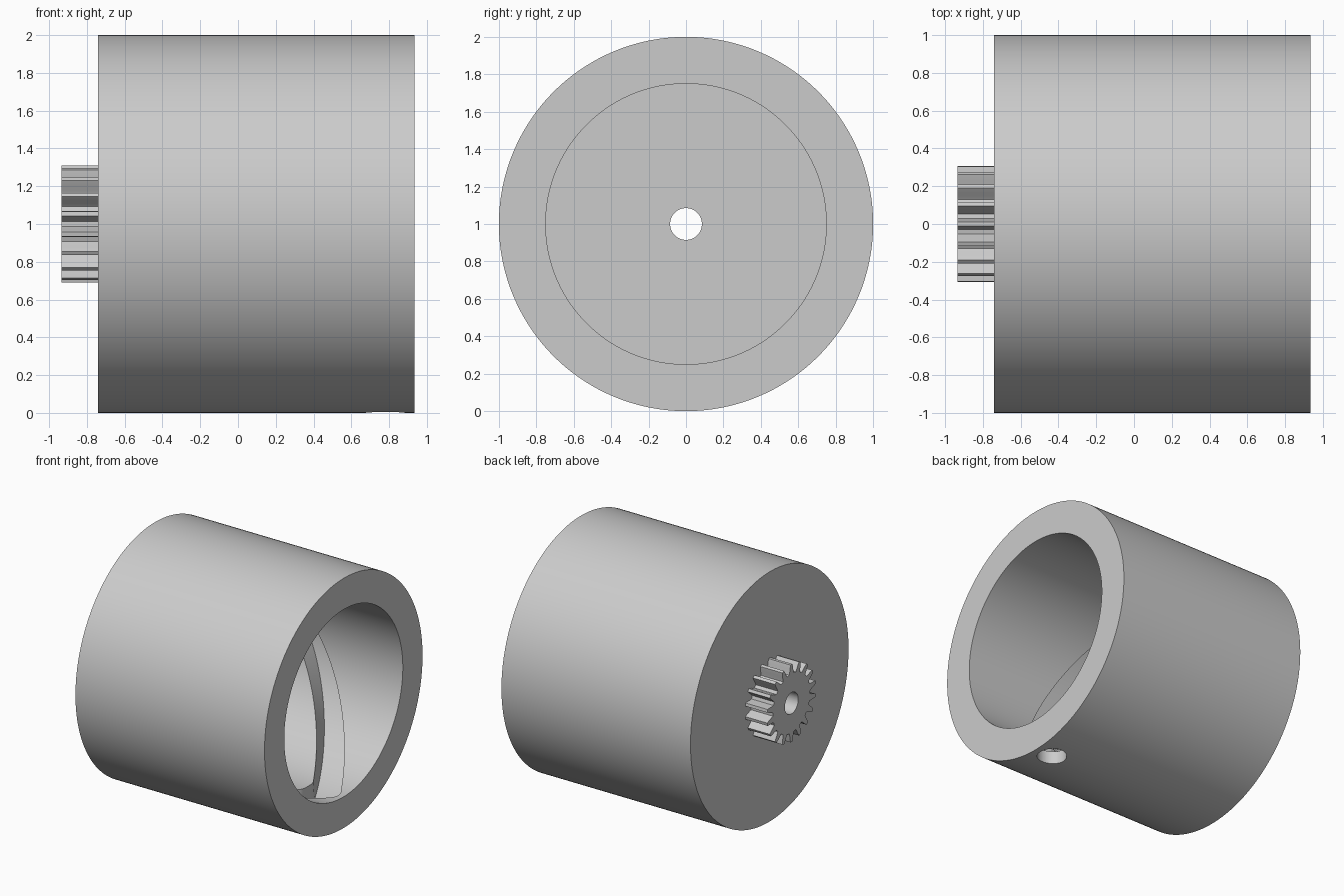
import bpy, bmesh, math

cube = bpy.data.objects.get("Cube")
if cube:
    bpy.data.objects.remove(cube)

grey = bpy.data.materials.new("plain_grey")
grey.use_nodes = True
grey.diffuse_color = (0.6, 0.6, 0.6, 1)
grey.node_tree.nodes["Principled BSDF"].inputs["Base Color"].default_value = (0.6, 0.6, 0.6, 1)

OPEN_X, BACK_X, GEAR_X = 0.935, -0.74, -0.935
OUTER, BORE, AXLE = 1.0, 0.75, 0.085
FLOOR_X = OPEN_X - 1.58
HOLE_X, HOLE_R = OPEN_X - 0.155, 0.108


def ring_solid(name, sections):
    """Skin closed cross-sections of (x, radius, angle) placed around the x axis."""
    bm = bmesh.new()
    rings = [[bm.verts.new((x, r * math.sin(a), 1 - r * math.cos(a))) for x, r, a in s]
             for s in sections]
    for i, ring in enumerate(rings):
        nxt = rings[(i + 1) % len(rings)]
        for j in range(len(ring)):
            k = (j + 1) % len(ring)
            bm.faces.new((ring[j], ring[k], nxt[k], nxt[j]))
    bmesh.ops.recalc_face_normals(bm, faces=bm.faces)
    mesh = bpy.data.meshes.new(name)
    bm.to_mesh(mesh)
    bm.free()
    mesh.materials.append(grey)
    obj = bpy.data.objects.new(name, mesh)
    bpy.context.collection.objects.link(obj)
    return obj


def smooth(obj):
    bpy.ops.object.select_all(action="DESELECT")
    obj.select_set(True)
    bpy.context.view_layer.objects.active = obj
    bpy.ops.object.shade_smooth_by_angle(angle=math.radians(30))


# Barrel: a cup whose bore carries a slanting cam groove, mirrored left to right
def barrel_section(deg):
    a = math.radians(deg)
    climb = min(max(min(deg, 360 - deg), 5), 174)
    centre = HOLE_X - 0.0075 * climb
    near, far = centre + 0.123, centre - 0.123
    groove = BORE + 0.15
    profile = [(BACK_X, OUTER), (OPEN_X, OUTER), (OPEN_X, BORE),
               (near, BORE), (near, groove), (far, groove), (far, BORE),
               (FLOOR_X, BORE), (FLOOR_X, AXLE), (BACK_X, AXLE)]
    return [(x, r, a) for x, r in profile]


barrel = ring_solid("barrel", [barrel_section(d) for d in range(0, 360, 2)])

# Pin hole drilled through the bottom of the wall into the groove
bpy.ops.mesh.primitive_cylinder_add(vertices=48, radius=HOLE_R, depth=0.6,
                                    location=(HOLE_X, 0, 0.1))
drill = bpy.context.object
drill.name = "pin_hole_cutter"
drill.data.materials.append(grey)
cut = barrel.modifiers.new("pin_hole", "BOOLEAN")
cut.object = drill
cut.solver = "EXACT"
bpy.context.view_layer.objects.active = barrel
bpy.ops.object.modifier_apply(modifier=cut.name)
bpy.data.objects.remove(drill)
smooth(barrel)

# Drive gear on the closed end, with the axle hole through it
TEETH, TIP, ROOT = 18, 0.31, 0.237
pitch = 2 * math.pi / TEETH
tooth = [(-0.34, ROOT), (-0.26, 0.255), (-0.2, 0.28), (-0.11, TIP),
         (0.11, TIP), (0.2, 0.28), (0.26, 0.255), (0.34, ROOT)]
sections = []
for t in range(TEETH):
    for offset, r in tooth:
        a = (t + offset) * pitch
        sections.append([(GEAR_X, r, a), (BACK_X, r, a), (BACK_X, AXLE, a), (GEAR_X, AXLE, a)])
smooth(ring_solid("drive_gear", sections))
